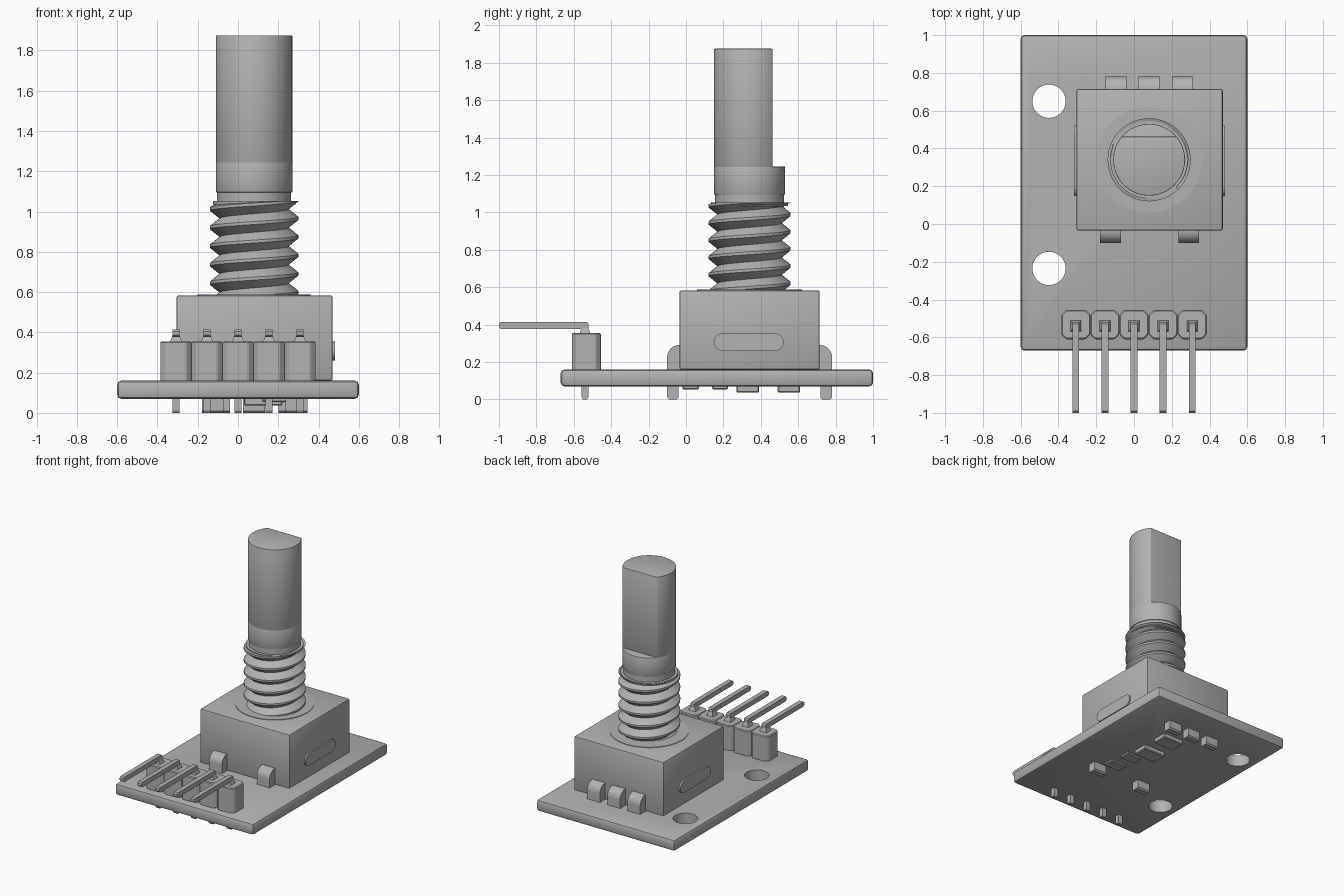
import bpy, bmesh, math
from mathutils import Vector, Matrix

old = bpy.data.objects.get("Cube")
if old:
    bpy.data.objects.remove(old, do_unlink=True)

grey = bpy.data.materials.new("grey")
grey.use_nodes = True
GREY = (0.45, 0.45, 0.45, 1)
grey.diffuse_color = GREY
grey.node_tree.nodes["Principled BSDF"].inputs["Base Color"].default_value = GREY

CX, CY = 0.08, 0.34  # encoder axis


def finish(name, bm, bevel=0.0, segments=2, smooth=False):
    bmesh.ops.recalc_face_normals(bm, faces=bm.faces)
    if bevel:
        sharp = [e for e in bm.edges if e.calc_face_angle(0) > 0.6]
        bmesh.ops.bevel(bm, geom=sharp, offset=bevel, segments=segments,
                        affect='EDGES', profile=0.5)
    mesh = bpy.data.meshes.new(name)
    bm.to_mesh(mesh)
    bm.free()
    mesh.materials.append(grey)
    ob = bpy.data.objects.new(name, mesh)
    bpy.context.collection.objects.link(ob)
    if smooth:
        bpy.ops.object.select_all(action='DESELECT')
        ob.select_set(True)
        bpy.context.view_layer.objects.active = ob
        bpy.ops.object.shade_smooth_by_angle(angle=math.radians(35))
    return ob


def prism(name, outline, axis, lo, hi, **kw):
    """Extrude a closed 2D outline along x or z."""
    bm = bmesh.new()
    place = (lambda a, b: (lo, a, b)) if axis == 'x' else (lambda a, b: (a, b, lo))
    face = bm.faces.new([bm.verts.new(place(a, b)) for a, b in outline])
    ext = bmesh.ops.extrude_face_region(bm, geom=[face])
    move = Vector((hi - lo, 0, 0)) if axis == 'x' else Vector((0, 0, hi - lo))
    bmesh.ops.translate(bm, vec=move,
                        verts=[v for v in ext["geom"] if isinstance(v, bmesh.types.BMVert)])
    return finish(name, bm, **kw)


def box(name, x0, x1, y0, y1, z0, z1, **kw):
    return prism(name, [(x0, y0), (x1, y0), (x1, y1), (x0, y1)], 'z', z0, z1, **kw)


def arc(cx, cy, r, a0, a1, n):
    return [(cx + r * math.cos(a0 + (a1 - a0) * i / n),
             cy + r * math.sin(a0 + (a1 - a0) * i / n)) for i in range(n + 1)]


def circle(cx, cy, r, n=64):
    return arc(cx, cy, r, 0, math.tau, n)[:-1]


# Circuit board with two mounting holes
board = box("circuit_board", -0.6, 0.6, -0.67, 1, 0.07, 0.16, bevel=0.02, smooth=True)
for y in (0.65, -0.235):
    cutter = prism("hole_cutter", circle(-0.45, y, 0.088, 48), 'z', 0, 0.3)
    cutter.hide_render = True
    mod = board.modifiers.new("hole", 'BOOLEAN')
    mod.operation, mod.object, mod.solver = 'DIFFERENCE', cutter, 'EXACT'
    bpy.context.view_layer.objects.active = board
    bpy.ops.object.modifier_apply(modifier=mod.name)
    bpy.data.objects.remove(cutter, do_unlink=True)

# Encoder housing, collar disc and side latches
box("encoder_housing", -0.305, 0.47, -0.035, 0.715, 0.16, 0.583, bevel=0.01, smooth=True)
prism("collar_disc", circle(CX, CY, 0.28), 'z', 0.57, 0.587, smooth=True)
slot = (arc(0.475, 0.307, 0.047, -math.pi / 2, math.pi / 2, 10)
        + arc(0.195, 0.307, 0.047, math.pi / 2, 1.5 * math.pi, 10))
prism("left_latch", slot, 'x', 0.46, 0.482, smooth=True)
prism("right_latch", slot, 'x', -0.318, -0.295, smooth=True)

# Threaded bushing: helical rows of root and crest points
PITCH, TURNS, STEPS, TOP = 0.092, 7, 48, 1.052
profile = [(0, 0.172), (0.42, 0.22), (0.58, 0.22), (1, 0.172)]
bm = bmesh.new()
rings = []
for i in range(TURNS * STEPS + 1):
    a = math.tau * i / STEPS
    base = 0.46 + PITCH * i / STEPS
    rings.append([bm.verts.new((CX + r * math.cos(a), CY + r * math.sin(a),
                                min(base + f * PITCH, TOP))) for f, r in profile])
for r0, r1 in zip(rings, rings[1:]):
    for k in range(len(profile) - 1):
        if min(v.co.z for v in (r0[k], r1[k])) < TOP:
            bm.faces.new((r0[k], r1[k], r1[k + 1], r0[k + 1]))
loose = [v for v in bm.verts if not v.link_faces]
bmesh.ops.delete(bm, geom=loose, context='VERTS')
bmesh.ops.remove_doubles(bm, verts=bm.verts, dist=0.0001)
finish("threaded_bushing", bm, smooth=True)
prism("bushing_top", circle(CX, CY, 0.205), 'z', 1.035, TOP, smooth=True)

# Shaft: round base, slim neck, and upper part with a flat at the back
prism("shaft_neck", circle(CX, CY, 0.184), 'z', 1.03, 1.1, smooth=True)
prism("shaft_base", circle(CX, CY, 0.19), 'z', 1.095, 1.245, bevel=0.004, smooth=True)
half = math.acos(0.122 / 0.19)
d_shape = arc(CX, CY, 0.19, math.pi / 2 + half, 2.5 * math.pi - half, 52)
prism("flatted_shaft", d_shape, 'z', 1.24, 1.875, bevel=0.004, smooth=True)

# Solder tabs: rounded shoulder above the board, tapered leg below
def tab(name, x, y_body, side):
    out = y_body + side * 0.066
    shoulder = [(y_body - side * 0.01, 0.15), (out, 0.15), (out, 0.225)]
    shoulder += [(y_body + side * 0.066 * math.cos(t), 0.225 + 0.066 * math.sin(t))
                 for t in [math.pi / 2 * i / 8 for i in range(1, 9)]]
    shoulder.append((y_body - side * 0.01, 0.291))
    prism(name + "_shoulder", shoulder, 'x', x - 0.055, x + 0.055, smooth=True)
    inner = y_body + side * 0.004
    leg = [(inner, 0.16), (out, 0.16), (out, 0.01), (out - side * 0.01, 0),
           (inner + side * 0.01, 0), (inner, 0.01)]
    prism(name + "_leg", leg, 'x', x - 0.055, x + 0.055)


for i, x in enumerate((-0.125, 0.29)):
    tab(f"front_tab_{i + 1}", x, -0.035, -1)
for i, x in enumerate((-0.095, 0.08, 0.255)):
    tab(f"back_tab_{i + 1}", x, 0.715, 1)

# Pin header: chamfered blocks with bent square pins
HY, W, C = -0.533, 0.0775, 0.026
for i in range(5):
    x = (i - 2) * 0.154
    octagon = [(x + sx * a, HY + sy * b) for sx, sy, a, b in (
        (1, -1, W, W - C), (1, 1, W, W - C), (1, 1, W - C, W), (-1, 1, W - C, W),
        (-1, 1, W, W - C), (-1, -1, W, W - C), (-1, -1, W - C, W), (1, -1, W - C, W))]
    prism(f"header_block_{i + 1}", octagon, 'z', 0.155, 0.355, bevel=0.006, segments=1)
    bm = bmesh.new()
    bmesh.ops.create_cone(bm, cap_ends=True, segments=4, radius1=0.042, radius2=0.026,
                          depth=0.03, matrix=Matrix.Translation((x, HY - 0.007, 0.367))
                          @ Matrix.Rotation(math.pi / 4, 4, 'Z'))
    finish(f"pin_collar_{i + 1}", bm)
    pin = [(-0.558, 0.012), (-0.55, 0), (-0.53, 0), (-0.522, 0.012), (-0.522, 0.405),
           (-0.53, 0.414), (-0.99, 0.414), (-1, 0.405), (-1, 0.386), (-0.99, 0.377),
           (-0.558, 0.377)]
    prism(f"pin_{i + 1}", pin, 'x', x - 0.018, x + 0.018)

# Small parts soldered under the board
for i, (x0, x1, y0, y1, z) in enumerate((
        (0.13, 0.27, -0.02, 0.07, 0.053), (0.12, 0.25, 0.14, 0.225, 0.053),
        (0.03, 0.22, 0.27, 0.39, 0.036), (0.04, 0.22, 0.49, 0.61, 0.036))):
    box(f"underside_chip_{i + 1}", x0, x1, y0, y1, z, 0.075, bevel=0.006, segments=1)
